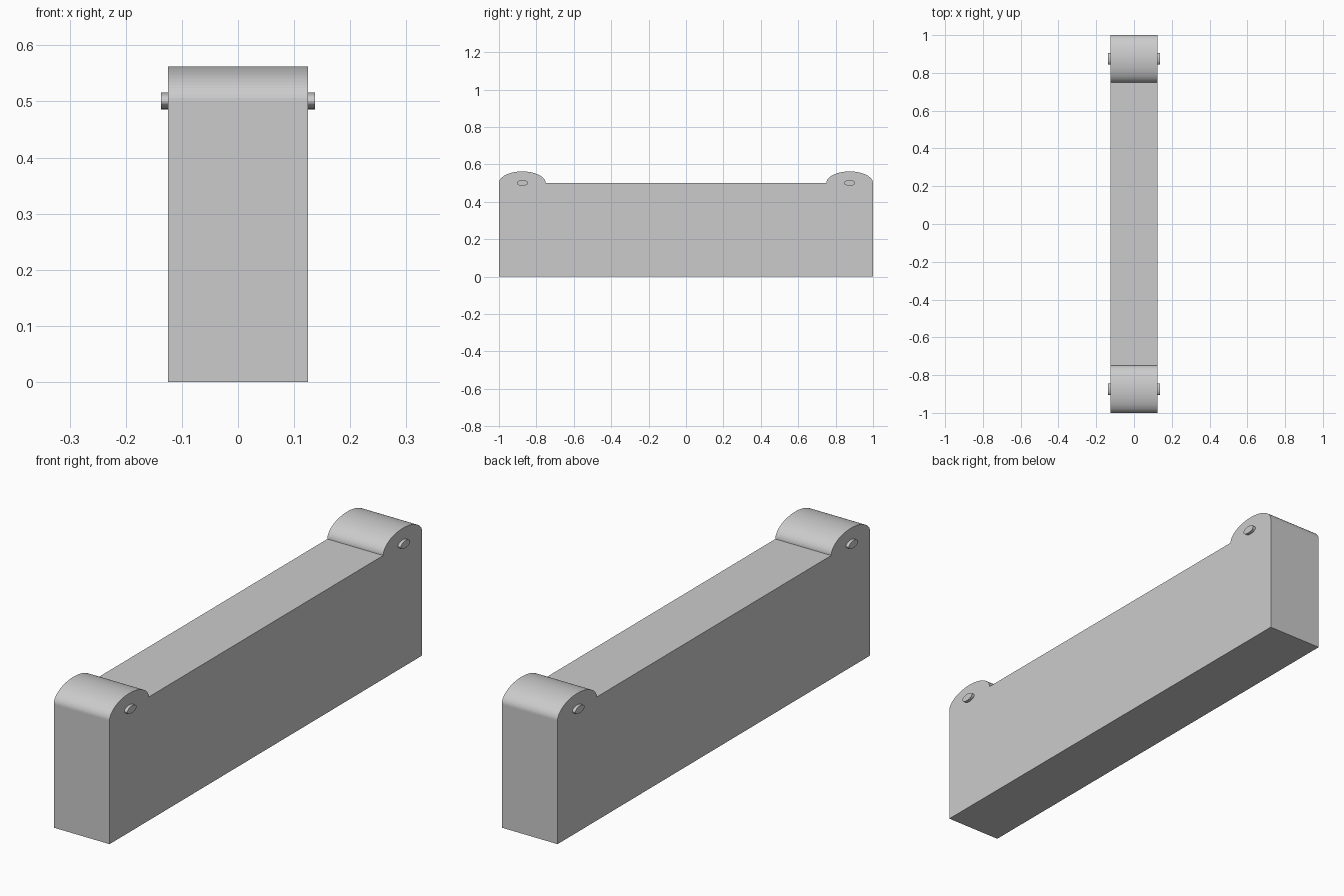
import bpy, bmesh
from math import sin, cos, pi

if "Cube" in bpy.data.objects:
    bpy.data.objects.remove(bpy.data.objects["Cube"])

HALF_W, PIVOT_Y, PIVOT_Z = 0.125, 0.875, 0.5


def ellipse(cy, cz, ry, rz, a0, a1, steps):
    """Points (y, z) along an elliptical arc, both ends included."""
    return [(cy + ry * cos(a0 + (a1 - a0) * i / steps),
             cz + rz * sin(a0 + (a1 - a0) * i / steps)) for i in range(steps + 1)]


def extrude_profile(name, profile, x0, x1):
    """Solid made by sweeping a (y, z) outline along x."""
    bm = bmesh.new()
    face = bm.faces.new([bm.verts.new((x0, y, z)) for y, z in profile])
    ext = bmesh.ops.extrude_face_region(bm, geom=[face])["geom"]
    moved = [v for v in ext if isinstance(v, bmesh.types.BMVert)]
    bmesh.ops.translate(bm, verts=moved, vec=(x1 - x0, 0, 0))
    bmesh.ops.recalc_face_normals(bm, faces=bm.faces)
    mesh = bpy.data.meshes.new(name)
    bm.to_mesh(mesh)
    bm.free()
    obj = bpy.data.objects.new(name, mesh)
    bpy.context.collection.objects.link(obj)
    return obj


# Beam with a rounded knuckle at each end
outline = [(-1, 0), (1, 0)]
for side in (1, -1):
    outline += ellipse(side * PIVOT_Y, PIVOT_Z, 0.125, 0.0625, 0, pi, 32)
extrude_profile("beam", outline, -HALF_W, HALF_W)

# Pivot pins through the knuckles, poking out on both sides
for label, side in (("front", -1), ("back", 1)):
    ring = ellipse(side * PIVOT_Y, 0.501, 0.03, 0.015, 0, 2 * pi, 32)[:-1]
    extrude_profile(label + "_pin", ring, -0.1375, 0.1375)
